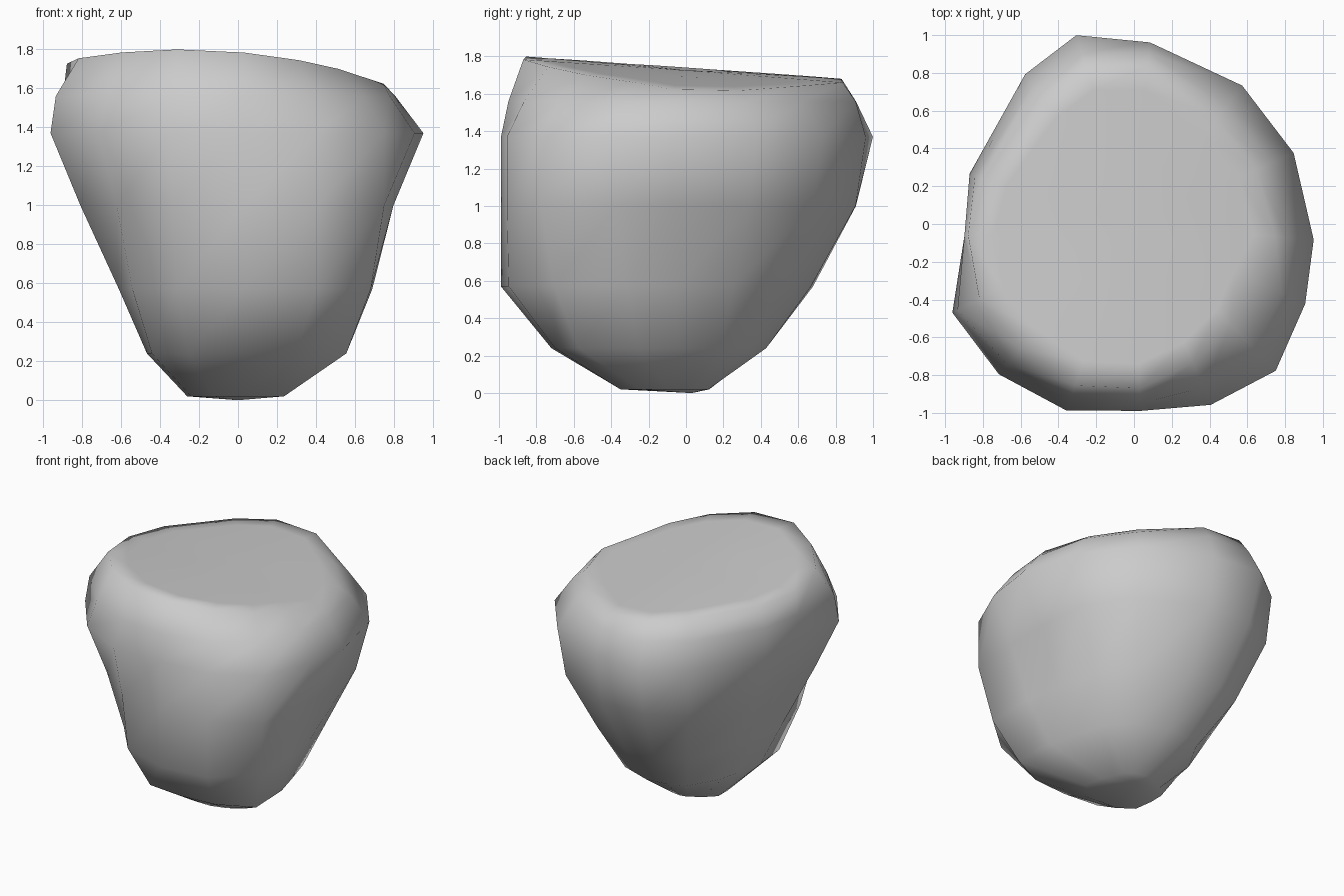
import bpy, bmesh
from math import cos, sin, radians

if "Cube" in bpy.data.objects:
    bpy.data.objects.remove(bpy.data.objects["Cube"])

# Directions around the boulder, and its radius in each direction per level
angles = [-5, 24, 52, 85, 107, 126, 163, 184, 206, 228, 250, 272, 293, 314, 335]
levels = [
    (0.02, [.17, .15, .13, .12, .13, .14, .19, .26, .29, .36, .37, .35, .34, .34, .23]),
    (0.24, [.49, .46, .44, .43, .43, .44, .41, .42, .52, .66, .74, .72, .76, .80, .60]),
    (0.57, [.64, .62, .64, .67, .71, .72, .60, .56, .68, .81, .93, .99, 1.03, .98, .76]),
    (1.00, [.79, .83, .87, .91, .95, .94, .80, .77, .90, .93, .98, .99, 1.04, 1.08, .88]),
    (1.37, [.955, .925, .93, .965, 1.045, .98, .91, .90, 1.07, 1.07, 1.05, .99, 1.04, 1.08, 1.0]),
    (1.56, [.81, .79, .80, .91, .95, .91, .88, .90, 1.04, 1.0, .98, .95, .94, .93, .86]),
]
rim = [.75, .71, .70, .84, .87, .82, .83, .88, .91, .89, .91, .87, .80, .74, .69]


def top_height(x, y):
    return 1.725 - 0.075 * x - 0.07 * y - 0.09 * x * x


bm = bmesh.new()


def ring(radii, z=None):
    verts = []
    for a, r in zip(angles, radii):
        x, y = r * cos(radians(a)), r * sin(radians(a))
        verts.append(bm.verts.new((x, y, top_height(x, y) if z is None else z)))
    return verts


# Sides, then the gently sloping top
rings = [ring(radii, z) for z, radii in levels]
rings += [ring([r * s for r in rim]) for s in (1, 0.85, 0.45)]
n = len(angles)
for low, high in zip(rings, rings[1:]):
    for i in range(n):
        j = (i + 1) % n
        bm.faces.new((low[i], low[j], high[j], high[i]))

# Close the underside and the middle of the top
bottom = bm.verts.new((0, 0.03, 0))
top = bm.verts.new((0, 0, top_height(0, 0)))
for i in range(n):
    j = (i + 1) % n
    bm.faces.new((bottom, rings[0][j], rings[0][i]))
    bm.faces.new((top, rings[-1][i], rings[-1][j]))
bmesh.ops.recalc_face_normals(bm, faces=bm.faces[:])

mesh = bpy.data.meshes.new("boulder")
bm.to_mesh(mesh)
bm.free()
boulder = bpy.data.objects.new("boulder", mesh)
bpy.context.collection.objects.link(boulder)
bpy.context.view_layer.objects.active = boulder
boulder.select_set(True)
bpy.ops.object.shade_smooth()
